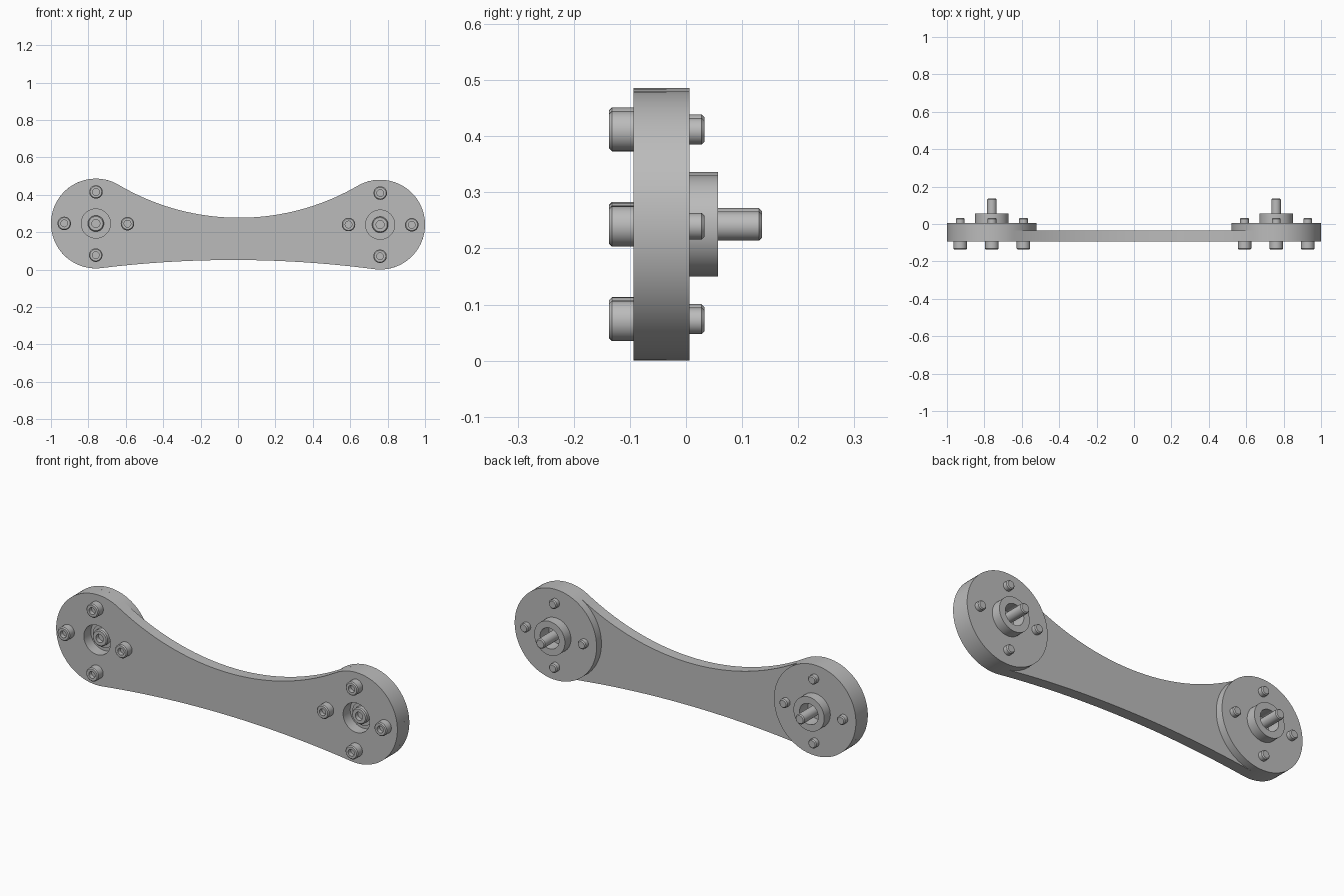
import bpy, bmesh, math
from mathutils import Matrix, Vector

cube = bpy.data.objects.get("Cube")
if cube:
    bpy.data.objects.remove(cube, do_unlink=True)

steel = bpy.data.materials.new("grey steel")
steel.use_nodes = True
steel.diffuse_color = (0.5, 0.5, 0.5, 1)
steel.node_tree.nodes["Principled BSDF"].inputs["Base Color"].default_value = (0.5, 0.5, 0.5, 1)

SPAN, RADIUS, MID = 0.76, 0.24, 0.243
FRONT, SEAM, BACK = -0.094, -0.035, 0.006
TILT = Matrix.Translation((0, 0, MID)) @ Matrix.Rotation(0.004, 4, 'Y')


def finish(obj):
    """Tilt the part with the whole arm, colour it and smooth round walls."""
    obj.data.transform(TILT)
    obj.data.materials.clear()
    obj.data.materials.append(steel)
    bpy.ops.object.select_all(action='DESELECT')
    obj.select_set(True)
    bpy.context.view_layer.objects.active = obj
    bpy.ops.object.shade_smooth_by_angle(angle=math.radians(30))


def lathe(name, profile, x, z, steps=48, closed=False):
    """Revolve (radius, y) points about an axis running front to back."""
    bm = bmesh.new()
    verts = [bm.verts.new((r, y, 0)) for r, y in profile]
    pairs = list(zip(verts, verts[1:]))
    if closed:
        pairs.append((verts[-1], verts[0]))
    edges = [bm.edges.new(p) for p in pairs]
    bmesh.ops.spin(bm, geom=verts + edges, cent=(0, 0, 0), axis=(0, 1, 0),
                   angle=math.tau, steps=steps)
    bmesh.ops.remove_doubles(bm, verts=bm.verts, dist=0.0001)
    bmesh.ops.recalc_face_normals(bm, faces=bm.faces)
    bmesh.ops.translate(bm, verts=bm.verts, vec=(x, 0, z))
    mesh = bpy.data.meshes.new(name)
    bm.to_mesh(mesh)
    bm.free()
    obj = bpy.data.objects.new(name, mesh)
    bpy.context.collection.objects.link(obj)
    finish(obj)


def screw(name, x, z, head_r, shank_r, front, seat, tip):
    """Socket head screw with chamfered head and tip."""
    c = 0.005
    lathe(name, [(0, front + 0.022), (head_r * 0.5, front + 0.022),
                 (head_r * 0.5, front), (head_r - c, front), (head_r, front + c),
                 (head_r, seat), (shank_r, seat), (shank_r, tip - c),
                 (shank_r - c, tip), (0, tip)], x, z, 32)


def arc(cx, cz, r, start, end, n):
    return [(cx + r * math.cos(start + (end - start) * i / n),
             cz + r * math.sin(start + (end - start) * i / n)) for i in range(n + 1)]


def waist_radius(edge):
    """Radius of a waist arc at height edge that is tangent to both round ends."""
    return (SPAN ** 2 + edge ** 2 - RADIUS ** 2) / (2 * (RADIUS - abs(edge)))


# Arm outline: waist arcs flowing into the round ends, mirrored
top, bottom = 0.034, -0.192
top_r, bottom_r = waist_radius(top), waist_radius(bottom)
top_c, bottom_c = top + top_r, bottom - bottom_r
top_a = math.atan2(-top_c, SPAN)
bottom_a = math.atan2(-bottom_c, SPAN)
half = arc(0, top_c, top_r, -math.pi / 2, top_a, 20)
half += arc(SPAN, 0, RADIUS, top_a + math.pi, bottom_a - math.pi, 48)[1:]
half += arc(0, bottom_c, bottom_r, bottom_a, math.pi / 2, 16)[1:]
outline = half + [(-x, z) for x, z in reversed(half[1:-1])]

# Arm plate with a round window at each end
curve = bpy.data.curves.new("arm_plate", 'CURVE')
curve.dimensions = '2D'
curve.fill_mode = 'BOTH'
curve.extrude = (SEAM - FRONT) / 2
loops = [outline] + [arc(s * SPAN, 0, 0.078, 0, math.tau, 48)[:-1] for s in (-1, 1)]
for loop in loops:
    spline = curve.splines.new('POLY')
    spline.points.add(len(loop) - 1)
    for point, (x, z) in zip(spline.points, loop):
        point.co = (x, z, 0, 1)
    spline.use_cyclic_u = True
source = bpy.data.objects.new("arm_outline", curve)
bpy.context.collection.objects.link(source)
bpy.context.view_layer.update()
mesh = bpy.data.meshes.new_from_object(source.evaluated_get(bpy.context.evaluated_depsgraph_get()))
bpy.data.objects.remove(source, do_unlink=True)
mesh.transform(Matrix.Translation((0, (FRONT + SEAM) / 2, 0)) @ Matrix.Rotation(math.pi / 2, 4, 'X'))
bm = bmesh.new()
bm.from_mesh(mesh)
bmesh.ops.remove_doubles(bm, verts=bm.verts, dist=0.0001)
bmesh.ops.recalc_face_normals(bm, faces=bm.faces)
bm.to_mesh(mesh)
bm.free()
plate = bpy.data.objects.new("arm_plate", mesh)
bpy.context.collection.objects.link(plate)
finish(plate)

for side, s in (("right", -1), ("left", 1)):
    x = s * SPAN
    # Flange disc with a raised, bored collar and an inner floor
    lathe(side + "_flange", [(0, SEAM), (RADIUS, SEAM), (RADIUS, BACK), (0.09, BACK),
                             (0.09, 0.057), (0.055, 0.057), (0.055, -0.015), (0, -0.015)],
          x, 0, 96)
    # Washer and long screw on the axis
    lathe(side + "_washer", [(0.02, SEAM - 0.008), (0.06, SEAM - 0.008),
                             (0.06, SEAM), (0.02, SEAM)], x, 0, 48, True)
    screw(side + "_axle_screw", x, 0, 0.043, 0.026, -0.073, SEAM - 0.008, 0.135)
    # Four flange screws around the axis
    for i in range(4):
        d = Vector((0.169, 0)) @ Matrix.Rotation(i * math.pi / 2, 2)
        screw(f"{side}_flange_screw_{i + 1}", x + d.x, d.y,
              0.036, 0.0235, -0.137, FRONT, 0.033)
